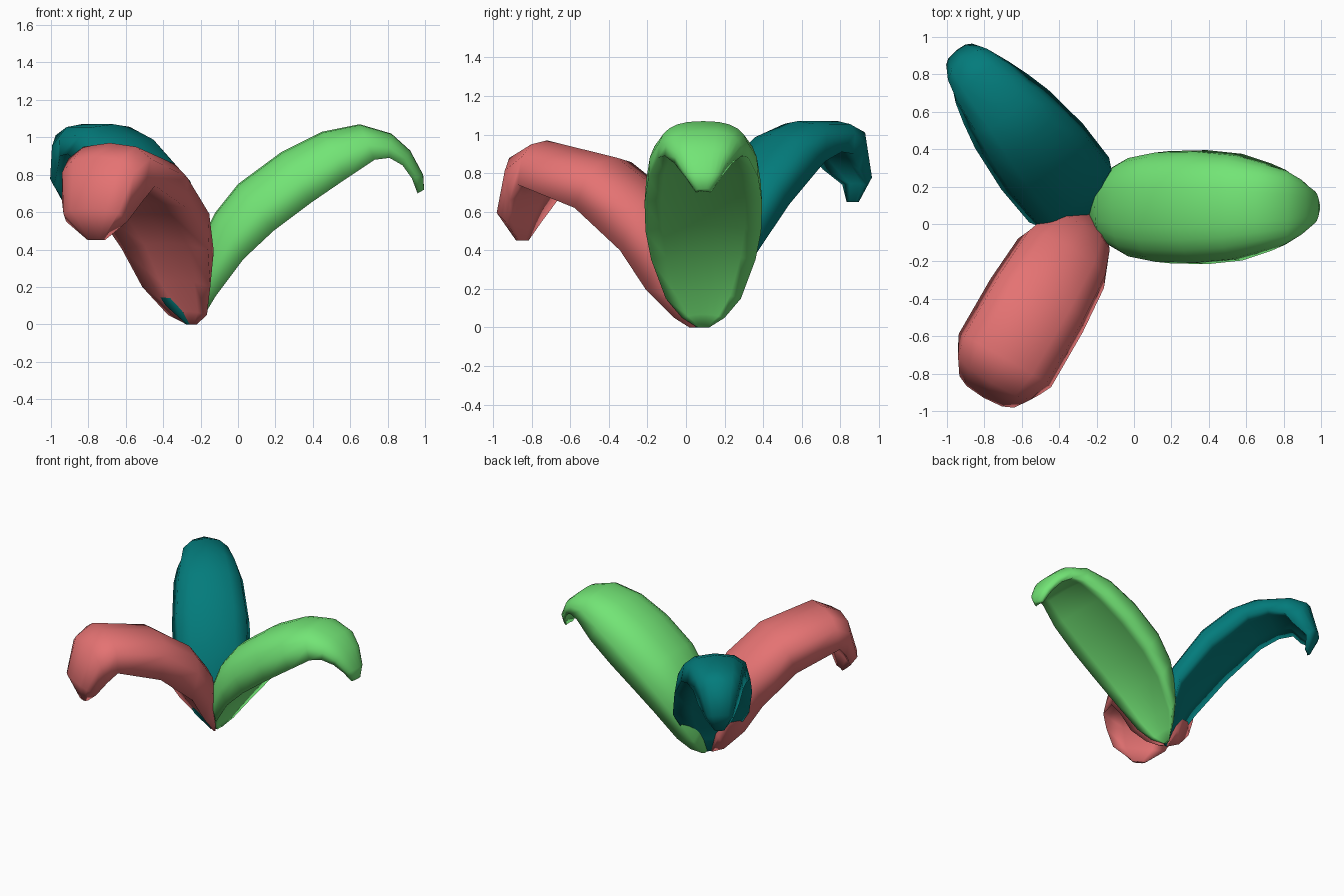
import bpy, bmesh
from math import sin, cos, pi, radians, copysign
from mathutils import Matrix, Vector

default = bpy.data.objects.get("Cube")
if default:
    bpy.data.objects.remove(default, do_unlink=True)


def make_material(name, colour):
    mat = bpy.data.materials.new(name)
    mat.use_nodes = True
    mat.diffuse_color = (*colour, 1)
    bsdf = mat.node_tree.nodes["Principled BSDF"]
    bsdf.inputs["Base Color"].default_value = (*colour, 1)
    bsdf.inputs["Roughness"].default_value = 0.7
    return mat


def section(ridge_u, ridge_z, rim_u, rim_z, half_width, segments):
    """Closed ring: a boxy arch from rim to rim, then a shallow hollow belly."""
    ridge = Vector((ridge_u, 0, ridge_z))
    rim = Vector((rim_u, 0, rim_z))
    points = []
    for i in range(segments + 1):
        angle = pi * (i / segments - 0.5)
        side = copysign(abs(sin(angle)) ** 0.8, angle) * half_width
        drop = 1 - max(cos(angle), 0) ** 0.65
        points.append(ridge.lerp(rim, drop) + Vector((0, side, 0)))
    belly = segments // 2 + 1
    for i in range(1, belly):
        t = 1 - 2 * i / belly
        hollow = 0.12 * (1 - t * t)
        points.append(rim.lerp(ridge, hollow) + Vector((0, t * half_width, 0)))
    return points


def make_petal(name, stations, segments, heading, base, material):
    """Skin the rings into a solid drooping petal and turn it outward."""
    bm = bmesh.new()
    rings = [[bm.verts.new(p) for p in section(*s, segments)] for s in stations]
    count = len(rings[0])
    for low, high in zip(rings, rings[1:]):
        for i in range(count):
            j = (i + 1) % count
            bm.faces.new((low[i], high[i], high[j], low[j]))
    # Close the foot and the tip
    bm.faces.new(rings[0])
    bm.faces.new(rings[-1])
    bmesh.ops.recalc_face_normals(bm, faces=bm.faces)
    turn = Matrix.Rotation(radians(heading), 4, 'Z')
    bm.transform(Matrix.Translation(base) @ turn)
    for face in bm.faces:
        face.smooth = True
    mesh = bpy.data.meshes.new(name)
    bm.to_mesh(mesh)
    bm.free()
    mesh.materials.append(material)
    petal = bpy.data.objects.new(name, mesh)
    bpy.context.collection.objects.link(petal)


# Each station: ridge distance, ridge height, rim distance, rim height, half width
green_stations = [
    (0, 0, .02, 0, .03),
    (0, .2, .06, .05, .11),
    (.03, .42, .12, .15, .195),
    (.12, .6, .27, .35, .27),
    (.24, .75, .43, .5, .3),
    (.47, .92, .63, .65, .305),
    (.69, 1.03, .82, .78, .285),
    (.89, 1.07, .97, .88, .235),
    (1.06, 1.02, 1.05, .89, .2),
    (1.16, .93, 1.12, .85, .15),
    (1.23, .8, 1.17, .78, .095),
    (1.235, .72, 1.2, .7, .04),
]
teal_stations = [
    (0, 0, .02, 0, .03),
    (0, .2, .06, .1, .14),
    (.08, .55, .17, .37, .275),
    (.3, .84, .4, .64, .28),
    (.5, 1, .66, .86, .25),
    (.68, 1.07, .8, .91, .215),
    (.95, 1.07, .91, .9, .18),
    (1.07, 1.03, .97, .82, .15),
    (1.13, .8, 1.06, .74, .1),
    (1.07, .65, 1.04, .65, .04),
]
pink_stations = [
    (0, 0, .02, 0, .03),
    (0, .2, .06, .05, .12),
    (.06, .5, .18, .2, .21),
    (.2, .7, .3, .4, .265),
    (.47, .88, .56, .62, .285),
    (.89, .97, .9, .74, .285),
    (1.04, .9, .97, .66, .25),
    (1.13, .62, 1.03, .55, .19),
    (1.06, .45, 1.03, .45, .05),
]

make_petal("green_petal", green_stations, 12, 0, (-.24, .09, 0),
           make_material("leaf green", (.17, .78, .18)))
make_petal("teal_petal", teal_stations, 6, 129, (-.24, .05, 0),
           make_material("deep teal", (.001, .2, .2)))
make_petal("pink_petal", pink_stations, 6, 240, (-.24, .05, 0),
           make_material("coral pink", (.78, .17, .17)))
